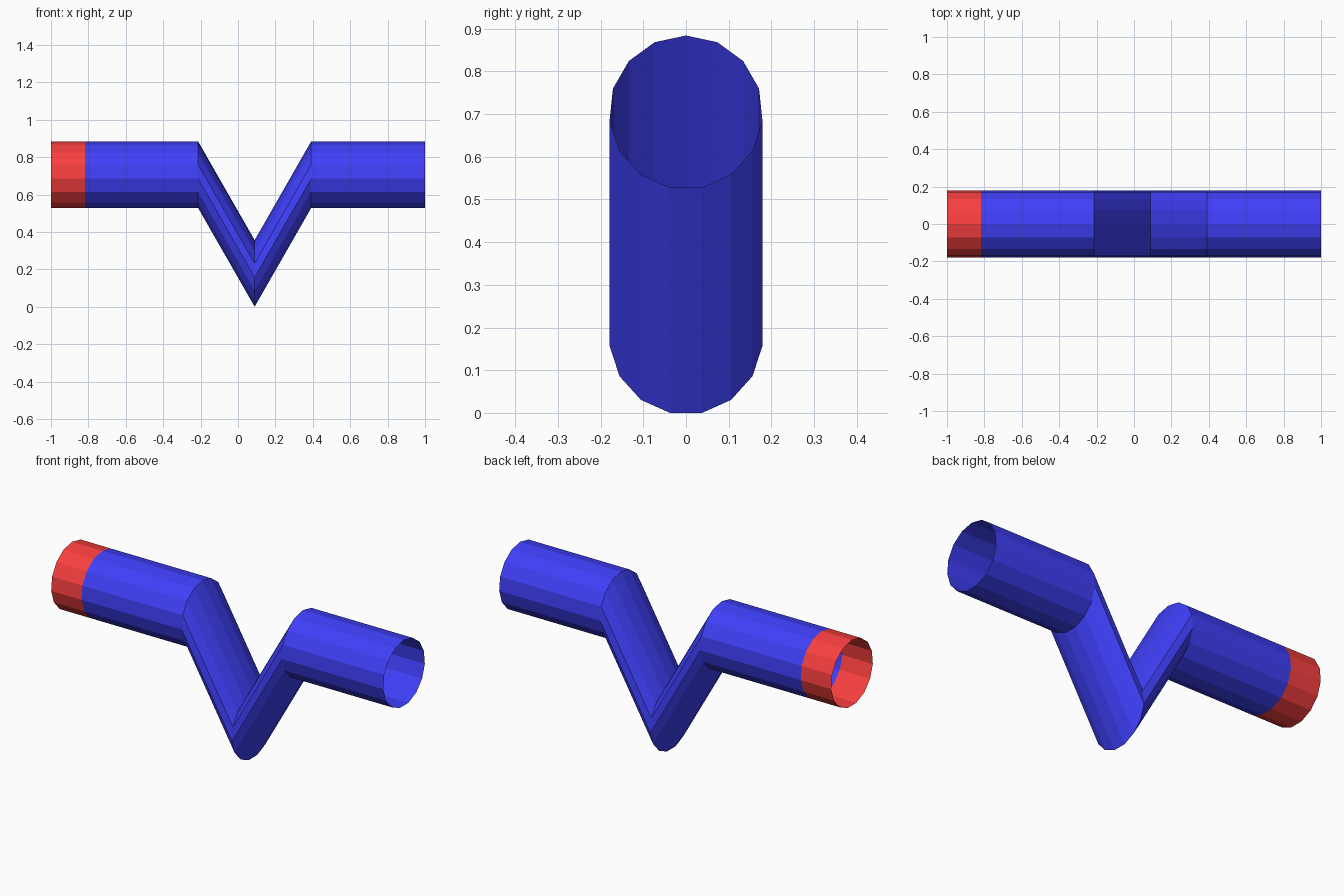
import bpy, bmesh
from math import sin, cos, radians

if "Cube" in bpy.data.objects:
    bpy.data.objects.remove(bpy.data.objects["Cube"])

SIDES, RADIUS = 15, 0.18
HIGH = 0.704
LOW = RADIUS * cos(radians(180 / SIDES))


def material(name, color):
    mat = bpy.data.materials.new(name)
    mat.diffuse_color = color
    mat.use_nodes = True
    mat.node_tree.nodes["Principled BSDF"].inputs["Base Color"].default_value = mat.diffuse_color
    return mat


def tube(name, path, mat):
    """Open tube: the same upright ring carried along (x, z) path points."""
    bm = bmesh.new()
    rings = []
    for x, z in path:
        angles = [radians(360 * i / SIDES) for i in range(SIDES)]
        rings.append([bm.verts.new((x, RADIUS * sin(a), z + RADIUS * cos(a))) for a in angles])
    for r0, r1 in zip(rings, rings[1:]):
        for i in range(SIDES):
            j = (i + 1) % SIDES
            bm.faces.new((r0[i], r1[i], r1[j], r0[j]))
    # make every face point away from the tube axis
    bmesh.ops.recalc_face_normals(bm, faces=bm.faces)
    if next(f for f in bm.faces if f.normal.z > 0.9 or f.normal.z < -0.9).normal.z < 0:
        bmesh.ops.reverse_faces(bm, faces=bm.faces)
    mesh = bpy.data.meshes.new(name)
    bm.to_mesh(mesh)
    bm.free()
    mesh.materials.append(mat)
    obj = bpy.data.objects.new(name, mesh)
    bpy.context.collection.objects.link(obj)


# red collar at the left end
tube("end_collar", [(-1, HIGH), (-0.817, HIGH)], material("red", (0.95, 0.05, 0.05, 1)))

# blue pipe with a V-shaped dip
tube("bent_pipe",
     [(-0.817, HIGH), (-0.213, HIGH), (0.089, LOW), (0.391, HIGH), (1, HIGH)],
     material("blue", (0.05, 0.05, 0.95, 1)))
